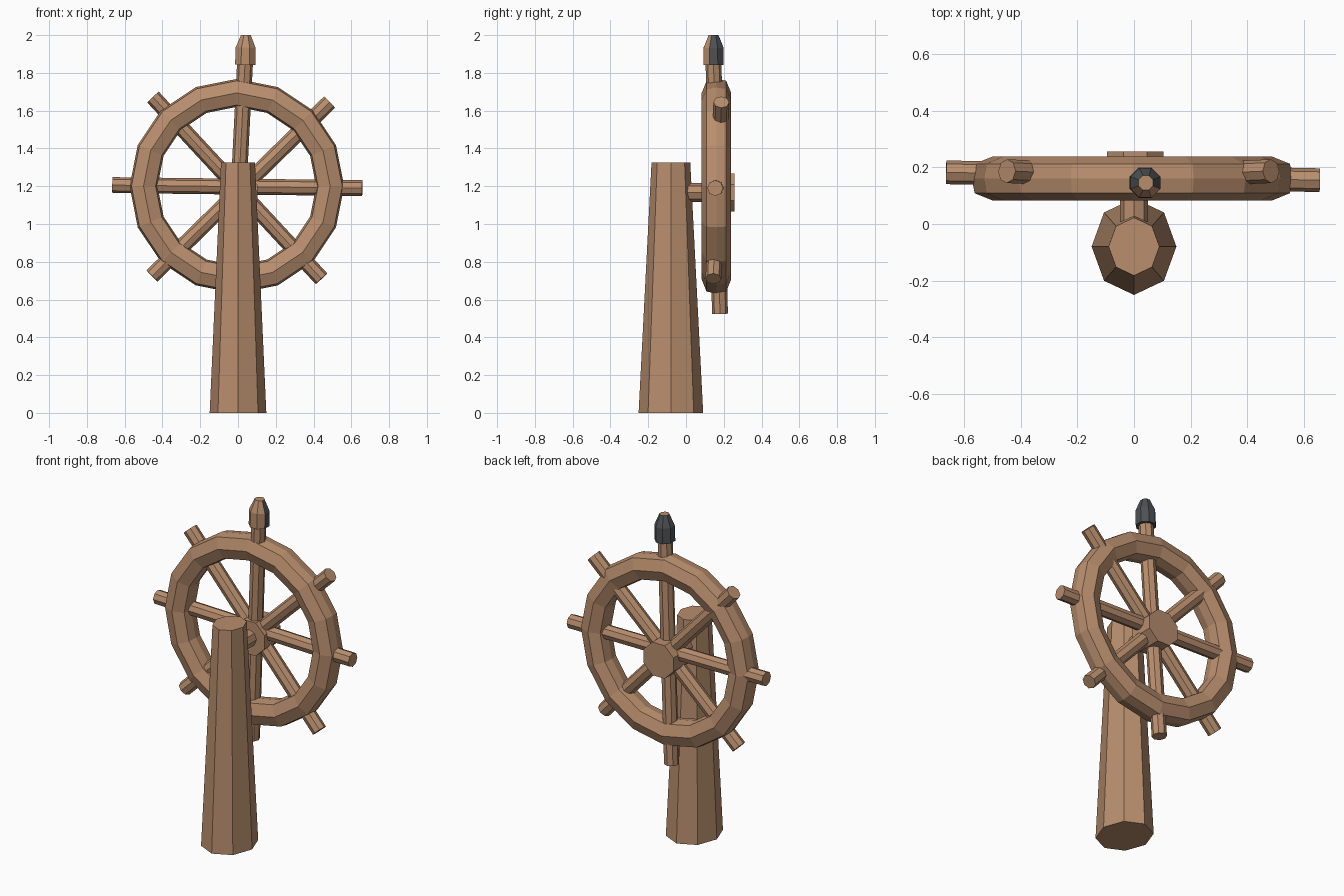
import bpy, bmesh, math
from mathutils import Vector, Matrix

cube = bpy.data.objects.get("Cube")
if cube:
    bpy.data.objects.remove(cube, do_unlink=True)


def make_material(name, rgb):
    mat = bpy.data.materials.new(name)
    mat.use_nodes = True
    mat.diffuse_color = (*rgb, 1)
    mat.node_tree.nodes["Principled BSDF"].inputs["Base Color"].default_value = (*rgb, 1)
    return mat


wood = make_material("wood", (0.48, 0.27, 0.155))
iron = make_material("dark_iron", (0.075, 0.082, 0.09))


def finish(name, bm, *materials):
    bmesh.ops.recalc_face_normals(bm, faces=bm.faces)
    mesh = bpy.data.meshes.new(name)
    bm.to_mesh(mesh)
    bm.free()
    for mat in materials:
        mesh.materials.append(mat)
    obj = bpy.data.objects.new(name, mesh)
    bpy.context.collection.objects.link(obj)
    return obj


def bridge(bm, a, b):
    n = len(a)
    for i in range(n):
        j = (i + 1) % n
        bm.faces.new((a[i], a[j], b[j], b[i]))


def turned(name, start, end, profile, stretch=1.0, twist=0.0, materials=(wood,)):
    """Eight-sided turned part; profile holds (fraction along axis, radius)."""
    start, end = Vector(start), Vector(end)
    axis = end - start
    side = Vector((1, 0, 0)) if abs(axis.x) < 0.2 else Vector((0, 1, 0))
    side = (side - axis * side.dot(axis) / axis.length_squared).normalized()
    other = axis.normalized().cross(side)
    bm = bmesh.new()
    rings = []
    for t, r in profile:
        ring = []
        for i in range(8):
            a = math.tau * i / 8 + twist
            ring.append(bm.verts.new(start + axis * t + side * r * math.cos(a)
                                     + other * r * stretch * math.sin(a)))
        rings.append(ring)
    for a, b in zip(rings, rings[1:]):
        bridge(bm, a, b)
    bm.faces.new(rings[0])
    bm.faces.new(rings[-1])
    return finish(name, bm, *materials)


# Tapered standing post, slightly deeper than wide
turned("post", (0, -0.08, 0), (0, -0.08, 1.325), [(0, 0.15), (1, 0.09)], stretch=1.14)

# Axle and hub
turned("axle", (0, -0.06, 1.167), (0, 0.14, 1.167), [(0, 0.05), (1, 0.05)])
turned("hub", (0.004, 0.105, 1.167), (0.004, 0.257, 1.167), [(0, 0.108), (1, 0.108)],
       twist=math.pi / 8)

# Rim: a faceted section swept round the wheel
section = [(0.074, 0), (0.064, 0.052), (0, 0.078), (-0.064, 0.052),
           (-0.074, 0), (-0.064, -0.052), (0, -0.078), (0.064, -0.052)]
bm = bmesh.new()
loops = []
for k in range(16):
    a = math.tau * k / 16
    loops.append([bm.verts.new((-0.006 + (0.494 + r) * math.sin(a), 0.161 + y,
                                1.2 + (0.494 + r) * math.cos(a))) for r, y in section])
for k in range(16):
    bridge(bm, loops[k], loops[(k + 1) % 16])
finish("rim", bm, wood)

# Spokes run right through the hub and poke out as grips
spokes = {
    "spoke_level": ((-0.665, 0.183, 1.206), (0.658, 0.155, 1.19)),
    "spoke_falling": ((-0.45, 0.187, 1.672), (0.442, 0.145, 0.71)),
    "spoke_rising": ((0.485, 0.187, 1.645), (-0.455, 0.145, 0.725)),
    "spoke_upright": ((-0.03, 0.18, 0.525), (0.038, 0.145, 1.87)),
}
for name, (start, end) in spokes.items():
    turned(name, start, end, [(0, 0.042), (1, 0.042)])

# Top grip cap: iron, with bare wood on the front faces and the tip
cap = turned("top_grip_cap", (0.038, 0.146, 1.842), (0.042, 0.146, 2.0),
             [(0, 0.058), (0.58, 0.057), (1, 0.028)], twist=math.pi / 8,
             materials=(wood, iron))
for face in cap.data.polygons:
    bare = face.normal.y < -0.4 or face.normal.z > 0.9
    face.material_index = 0 if bare else 1
